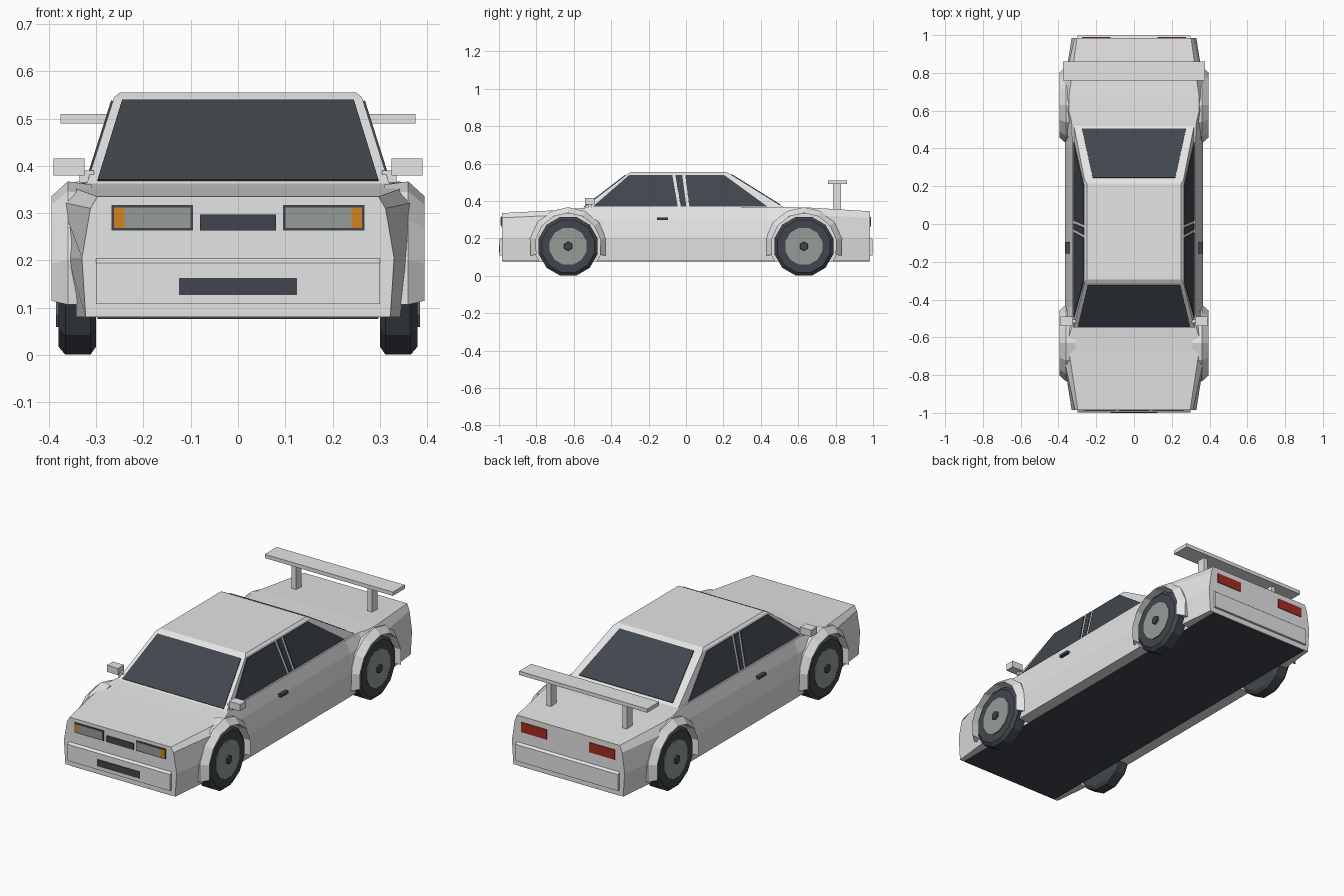
import bpy, bmesh
from math import sin, cos, pi, radians
from mathutils import Vector

cube = bpy.data.objects.get("Cube")
if cube:
    bpy.data.objects.remove(cube)


def material(name, r, g, b):
    m = bpy.data.materials.new(name)
    m.use_nodes = True
    m.diffuse_color = (r, g, b, 1)
    bsdf = next(n for n in m.node_tree.nodes if n.type == 'BSDF_PRINCIPLED')
    bsdf.inputs["Base Color"].default_value = (r, g, b, 1)
    return m


paint = material("light_grey_paint", 0.78, 0.78, 0.78)
dark = material("dark_rubber_glass", 0.052, 0.062, 0.074)
metal = material("lens_grey", 0.30, 0.34, 0.31)
amber = material("amber", 0.65, 0.23, 0.015)
red = material("lamp_red", 0.36, 0.025, 0.015)


def loft(name, rings, mat):
    """Skin equal-length rings of points and cap both ends."""
    bm = bmesh.new()
    loops = [[bm.verts.new(p) for p in ring] for ring in rings]
    n = len(rings[0])
    for a, b in zip(loops, loops[1:]):
        for i in range(n):
            bm.faces.new((a[i], a[(i + 1) % n], b[(i + 1) % n], b[i]))
    bm.faces.new(loops[0])
    bm.faces.new(loops[-1])
    bmesh.ops.recalc_face_normals(bm, faces=bm.faces)
    mesh = bpy.data.meshes.new(name)
    bm.to_mesh(mesh)
    bm.free()
    mesh.materials.append(mat)
    obj = bpy.data.objects.new(name, mesh)
    bpy.context.collection.objects.link(obj)
    return obj


def box(name, x, y, z, mat):
    return loft(name, [[(a, y[0], z[0]), (a, y[1], z[0]), (a, y[1], z[1]), (a, y[0], z[1])]
                       for a in x], mat)


def plate(name, corners, mat, half=0.004):
    """Thin slab centred on a planar polygon."""
    c = [Vector(p) for p in corners]
    n = (c[1] - c[0]).cross(c[2] - c[0]).normalized() * half
    return loft(name, [[p - n for p in c], [p + n for p in c]], mat)


def lathe(name, profile, y, z, mat, sides=12):
    """Turn (x, radius) pairs about an axle along x."""
    return loft(name, [[(x, y + r * cos((i + .5) * 2 * pi / sides),
                         z + r * sin((i + .5) * 2 * pi / sides)) for i in range(sides)]
                       for x, r in profile], mat)


# Body shell: y, top width, top height, shoulder width, shoulder height, waist, sill
stations = [
    (-.985, .297, .335, .312, .31, .33, .322),
    (-.67, .345, .352, .38, .325, .38, .355),
    (-.60, .345, .358, .38, .325, .38, .36),
    (-.54, .328, .364, .358, .31, .37, .36),
    (-.44, .326, .366, .346, .30, .364, .36),
    (.44, .326, .368, .346, .30, .364, .36),
    (.54, .33, .368, .358, .31, .37, .36),
    (.60, .345, .366, .38, .325, .38, .36),
    (.67, .345, .364, .38, .325, .38, .355),
    (.985, .302, .345, .315, .31, .33, .322),
]
rings = []
for y, wt, zt, ws, zs, wm, wb in stations:
    side = [(wb, .08), (wm, .205), (ws, zs), (wt, zt)]
    rings.append([(w, y, z) for w, z in side] + [(-w, y, z) for w, z in reversed(side)])
body = loft("body_shell", rings, paint)

# Wheels, arch cut-outs and arch lips
for s, side in ((1, "left"), (-1, "right")):
    for wy, end in ((-.63, "front"), (.63, "rear")):
        tag = end + "_" + side
        cutter = lathe("arch_cutter_" + tag, [(s * .297, .18), (s * .5, .18)], wy, .16, dark)
        cutter.hide_render = True
        cutter.hide_viewport = True
        cut = body.modifiers.new("arch_" + tag, 'BOOLEAN')
        cut.operation = 'DIFFERENCE'
        cut.solver = 'EXACT'
        cut.object = cutter

        lip = []
        for k in range(9):
            a = radians(-15 + k * 210 / 8)
            lip.append([(s * x, wy + r * cos(a), .16 + r * sin(a))
                        for x, r in ((.394, .176), (.36, .207), (.31, .2), (.31, .176))])
        loft("arch_lip_" + tag, lip, paint)

        lathe("tyre_" + tag, [(s * .30, .145), (s * .312, .163), (s * .365, .163),
                              (s * .38, .145), (s * .38, .10)], wy, .158, dark)
        lathe("rim_" + tag, [(s * .37, .102), (s * .385, .102)], wy, .158, metal)
        lathe("hub_" + tag, [(s * .38, .027), (s * .393, .022)], wy, .158, dark, 6)

box("floor_pan", (-.297, .297), (-.98, .98), (.076, .082), dark)


# Cabin
def cabin_ring(w, front, back, z):
    return [(-w, front, z), (w, front, z), (w, back, z), (-w, back, z)]


loft("cabin", [cabin_ring(.322, -.56, .54, .355), cabin_ring(.262, -.312, .235, .545),
               cabin_ring(.25, -.295, .215, .555)], paint)


def screen_y(z, base, top):
    return base + (top - base) * (z - .355) / .19


def across(name, y0, y1, low, high, mat):
    """Glass across the car; low and high are (half width, height)."""
    (w0, z0), (w1, z1) = low, high
    a, b = screen_y(z0, y0, y1), screen_y(z1, y0, y1)
    plate(name, [(-w0, a, z0), (w0, a, z0), (w1, b, z1), (-w1, b, z1)], mat)


across("windscreen", -.56, -.312, (.297, .368), (.245, .537), dark)
across("rear_window", .54, .235, (.275, .378), (.218, .54), dark)

# Side glass: bottom start, bottom end, top end, top start
panes = {"front": (-.497, -.044, -.073, -.305),
         "middle": (-.028, .002, -.02, -.057),
         "rear": (.018, .435, .205, -.004)}
for s, side in ((1, "left"), (-1, "right")):
    for label, (b0, b1, t1, t0) in panes.items():
        corners = [(s * screen_y(z, .322, .262), y, z)
                   for y, z in ((b0, .37), (b1, .37), (t1, .537), (t0, .537))]
        plate("window_" + label + "_" + side, corners, dark)

    # Door handle and mirror
    box("door_handle_" + side, (s * .335, s * .363), (-.155, -.095), (.298, .311), dark)
    box("mirror_" + side, (s * .325, s * .39), (-.54, -.49), (.38, .415), paint)
    box("mirror_stalk_" + side, (s * .305, s * .335), (-.525, -.505), (.365, .39), paint)

    # Lamps
    box("headlamp_frame_" + side, (s * .095, s * .267), (-.988, -.98), (.263, .317), dark)
    box("headlamp_lens_" + side, (s * .10, s * .24), (-.991, -.984), (.269, .312), metal)
    box("indicator_" + side, (s * .24, s * .262), (-.991, -.984), (.269, .312), amber)
    box("tail_lamp_" + side, (s * .125, s * .275), (.981, .989), (.263, .315), red)

    box("wing_post_" + side, (s * .21, s * .235), (.785, .83), (.345, .495), paint)

# Rear wing
box("rear_wing", (-.375, .375), (.76, .86), (.49, .51), paint)

# Bumpers with sloped top edge, and grilles
for e, end in ((-1, "front"), (1, "rear")):
    loft("bumper_" + end, [[(x, e * .975, .108), (x, e * .997, .108), (x, e * .997, .195),
                            (x, e * .975, .212)] for x in (-.3, .3)], paint)
box("upper_grille", (-.08, .08), (-.989, -.982), (.263, .297), dark)
box("lower_intake", (-.125, .125), (-1, -.994), (.127, .163), dark)
